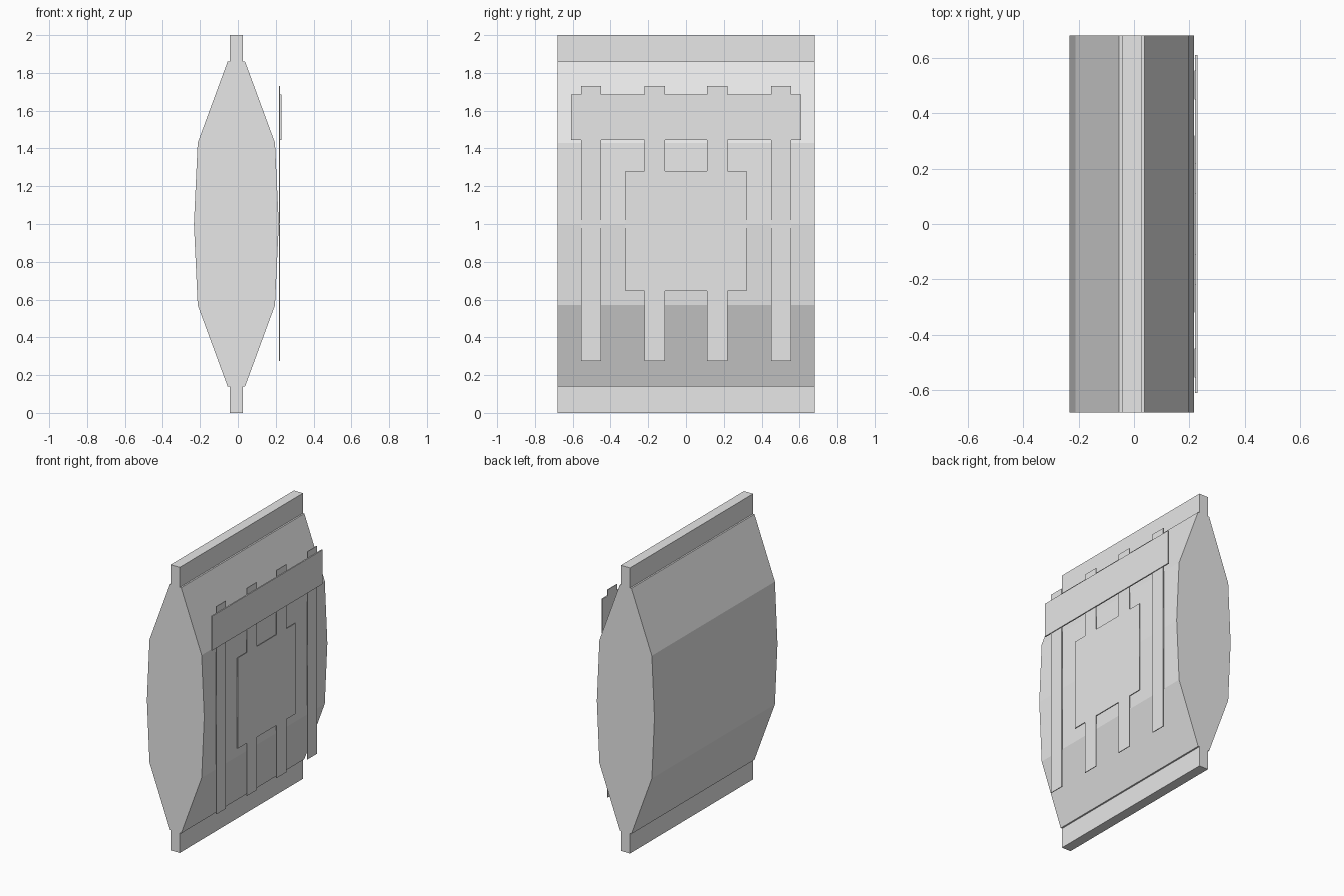
import bpy
import bmesh
from mathutils import Vector

cube = bpy.data.objects.get("Cube")
if cube:
    bpy.data.objects.remove(cube, do_unlink=True)

grey = bpy.data.materials.new("light_grey")
grey.use_nodes = True
colour = (0.8, 0.8, 0.8, 1)
grey.diffuse_color = colour
grey.node_tree.nodes["Principled BSDF"].inputs["Base Color"].default_value = colour


def extrude_outline(name, points, depth):
    """Close an outline of 3D points and extrude it along the depth vector."""
    bm = bmesh.new()
    face = bm.faces.new([bm.verts.new(p) for p in points])
    result = bmesh.ops.extrude_face_region(bm, geom=[face], use_keep_orig=True)
    moved = [v for v in result["geom"] if isinstance(v, bmesh.types.BMVert)]
    bmesh.ops.translate(bm, verts=moved, vec=Vector(depth))
    bmesh.ops.recalc_face_normals(bm, faces=bm.faces)
    mesh = bpy.data.meshes.new(name)
    bm.to_mesh(mesh)
    bm.free()
    mesh.materials.append(grey)
    obj = bpy.data.objects.new(name, mesh)
    bpy.context.collection.objects.link(obj)
    return obj


def plate(name, outline, x, thickness):
    return extrude_outline(name, [(x, y, z) for y, z in outline], (thickness, 0, 0))


def rectangle(y0, y1, z0, z1):
    return [(y0, z0), (y1, z0), (y1, z1), (y0, z1)]


# Pillow-shaped packet with flat sealed edges, from (half width, height)
centre, half_length = -0.008, 0.68
side = [(0.035, 0), (0.035, 0.14), (0.046, 0.14), (0.204, 0.57), (0.224, 1)]
side += [(w, 2 - z) for w, z in reversed(side[:-1])]
profile = [(centre + w, -half_length, z) for w, z in side]
profile += [(centre - w, -half_length, z) for w, z in reversed(side)]
extrude_outline("packet_body", profile, (0, 2 * half_length, 0))

# Raised emblem: centre panel with four prongs
sheet_x, sheet_depth = 0.218, 0.005
bottom, top = 0.275, 1.73
half = [(0.11, 0.645), (0.11, bottom), (0.22, bottom), (0.22, 0.645),
        (0.32, 0.645), (0.32, 1.28), (0.22, 1.28), (0.22, top),
        (0.11, top), (0.11, 1.28)]
outline = half + [(-y, z) for y, z in reversed(half)]
plate("pronged_panel", outline, sheet_x, sheet_depth)

# Outer upright strips
for name, sign in (("front_strip", -1), ("back_strip", 1)):
    plate(name, rectangle(sign * 0.45, sign * 0.555, bottom, top), sheet_x, sheet_depth)

# Thicker cross band over the strips
plate("cross_band", rectangle(-0.61, 0.61, 1.445, 1.685), sheet_x + 0.002, 0.009)
